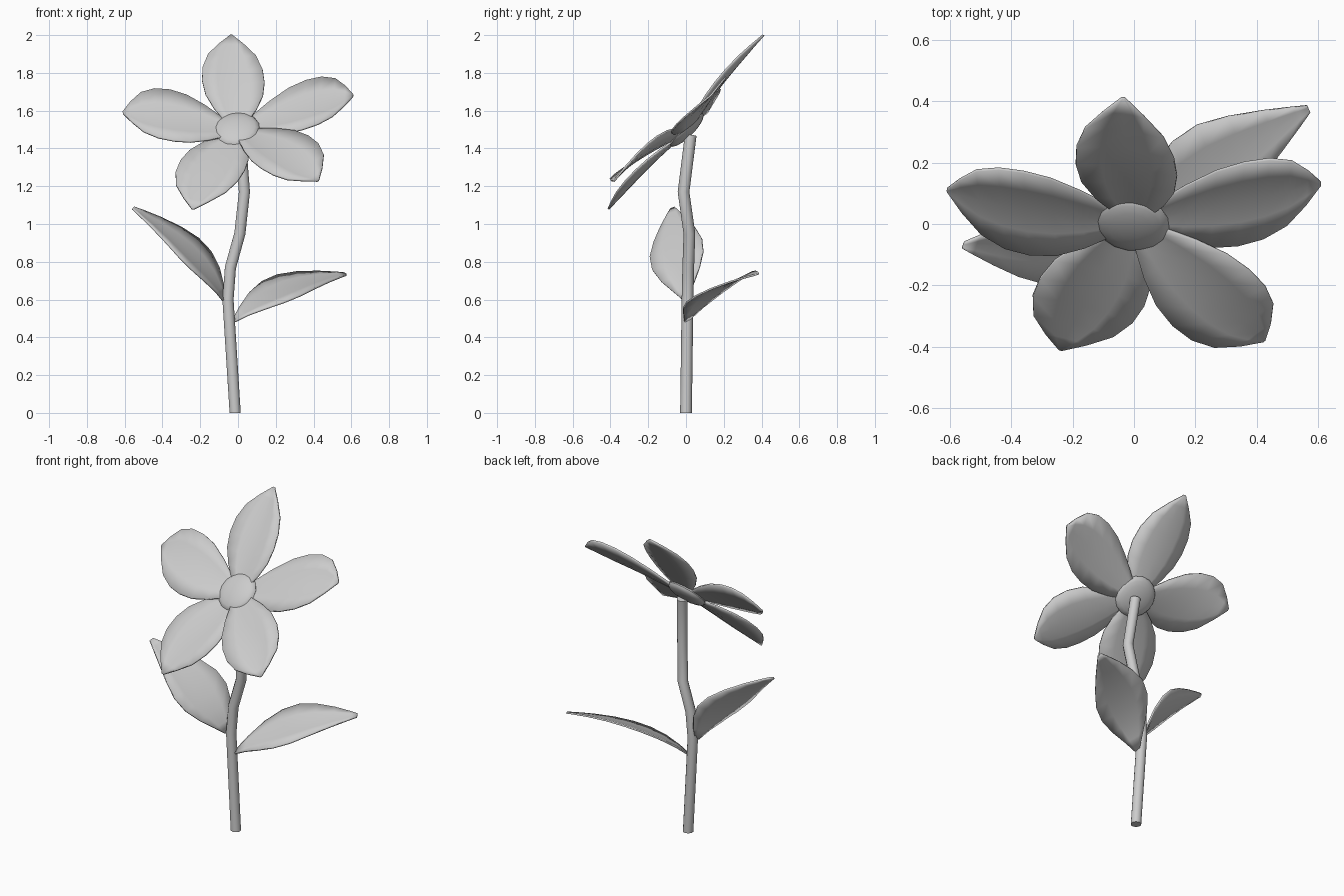
import bpy, bmesh
from mathutils import Vector

cube = bpy.data.objects.get("Cube")
if cube:
    bpy.data.objects.remove(cube, do_unlink=True)

grey = bpy.data.materials.new("plain_grey")
grey.use_nodes = True
colour = (0.6, 0.6, 0.6, 1)
grey.diffuse_color = colour
grey.node_tree.nodes["Principled BSDF"].inputs["Base Color"].default_value = colour


def finish(name, bm):
    bmesh.ops.recalc_face_normals(bm, faces=bm.faces)
    mesh = bpy.data.meshes.new(name)
    bm.to_mesh(mesh)
    bm.free()
    mesh.materials.append(grey)
    obj = bpy.data.objects.new(name, mesh)
    bpy.context.collection.objects.link(obj)
    bpy.ops.object.select_all(action="DESELECT")
    obj.select_set(True)
    bpy.context.view_layer.objects.active = obj
    bpy.ops.object.shade_smooth_by_angle(angle=0.9)
    return obj


# Outlines: position along the blade and half width
PETAL = [(0, .12), (.1, .38), (.22, .68), (.36, .92), (.5, 1), (.64, .96),
         (.78, .77), (.9, .4), (1, .03)]
LEAF = [(0, .1), (.12, .38), (.27, .74), (.42, .98), (.56, 1), (.7, .8),
        (.84, .5), (.95, .22), (1, .08)]


def blade(name, base, middle, tip, side, cup, outline):
    """Curved, cupped sheet through three axis points."""
    b, m, t, s, c = (Vector(v) for v in (base, middle, tip, side, cup))
    control = 2 * m - (b + t) / 2
    bm = bmesh.new()
    rows = []
    for p, w in outline:
        axis = b * (1 - p) ** 2 + control * 2 * p * (1 - p) + t * p * p
        rows.append([bm.verts.new(axis + s * u * w + c * (1 - u * u) * w)
                     for u in (-1, -.5, 0, .5, 1)])
    for r, q in zip(rows, rows[1:]):
        for i in range(4):
            bm.faces.new((r[i], r[i + 1], q[i + 1], q[i]))
    obj = finish(name, bm)
    solid = obj.modifiers.new("thickness", "SOLIDIFY")
    solid.thickness = 0.01
    solid.offset = 0


# Flower petals
heart = (-.005, .01, 1.49)
back = (0, .014, -.014)
for name, middle, tip, side in [
    ("petal_top", (-.025, .175, 1.755), (-.035, .41, 2), (.165, -.02, -.005)),
    ("petal_left", (.35, .065, 1.63), (.61, .13, 1.68), (.01, .135, .13)),
    ("petal_right", (-.35, .035, 1.575), (-.61, .11, 1.59), (-.01, .135, .135)),
    ("petal_lower_right", (-.135, -.22, 1.31), (-.24, -.41, 1.08), (.17, -.045, -.025)),
    ("petal_lower_left", (.25, -.24, 1.38), (.425, -.38, 1.23), (.125, .09, .085)),
]:
    blade(name, heart, middle, tip, side, back, PETAL)

# Stem leaves
blade("leaf_right", (-.075, 0, .6), (-.23, -.05, .845), (-.555, -.07, 1.085),
      (.05, .137, .05), (-.01, 0, -.015), LEAF)
blade("leaf_left", (-.02, .005, .49), (.23, .165, .66), (.57, .375, .735),
      (-.06, .135, .055), (0, 0, -.01), LEAF)

# Flower centre: flattened ball facing up and forward
bm = bmesh.new()
bmesh.ops.create_uvsphere(bm, u_segments=16, v_segments=10, radius=.123)
bmesh.ops.scale(bm, vec=(1, 1, .3), verts=bm.verts)
turn = Vector((-.1, -.7, .7)).to_track_quat("Z", "Y").to_matrix()
bmesh.ops.rotate(bm, matrix=turn, verts=bm.verts)
bmesh.ops.translate(bm, vec=(-.007, .003, 1.5), verts=bm.verts)
finish("flower_centre", bm)

# Bent stem: rings swept along a path
path = [(-.015, 0, 0), (-.053, .008, .6), (-.04, .012, .77), (.01, .018, .95),
        (.034, -.013, 1.17), (.01, .025, 1.47)]
points = [Vector(p) for p in path]
bm = bmesh.new()
rings = []
for i, p in enumerate(points):
    ahead = points[min(i + 1, len(points) - 1)] - points[max(i - 1, 0)]
    turn = Vector((0, 0, 1)).rotation_difference(ahead).to_matrix().to_4x4()
    if i == 0:
        turn.identity()
    turn.translation = p
    rings.append(bmesh.ops.create_circle(bm, segments=10, radius=.031,
                                         matrix=turn)["verts"])
for r, q in zip(rings, rings[1:]):
    for i in range(10):
        j = (i + 1) % 10
        bm.faces.new((r[i], r[j], q[j], q[i]))
bm.faces.new(rings[0])
bm.faces.new(rings[-1])
finish("stem", bm)
